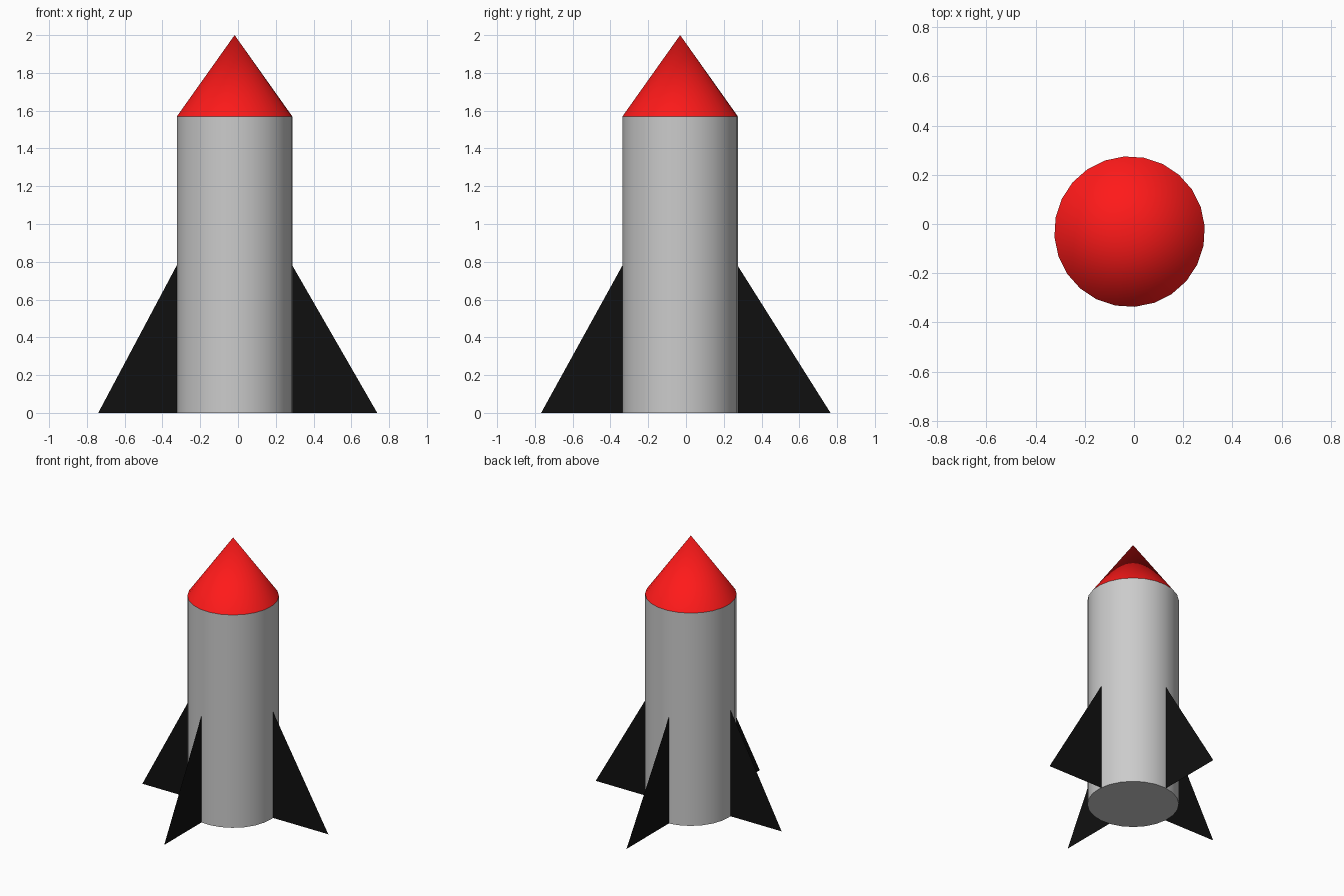
import bpy
from math import radians

if "Cube" in bpy.data.objects:
    bpy.data.objects.remove(bpy.data.objects["Cube"])

CX, CY, R = -0.018, -0.031, 0.306   # hull axis and radius
SHOULDER, TIP = 1.57, 2.0           # top of hull, top of nose


def material(name, rgb):
    m = bpy.data.materials.new(name)
    m.diffuse_color = (*rgb, 1)
    m.use_nodes = True
    m.node_tree.nodes["Principled BSDF"].inputs["Base Color"].default_value = m.diffuse_color
    return m


red = material("red", (1.0, 0.01, 0.01))
black = material("black", (0.005, 0.005, 0.005))


def finish(name, mat=None):
    ob = bpy.context.object
    ob.name = name
    ob.rotation_euler.z = radians(4)
    bpy.ops.object.shade_smooth_by_angle(angle=radians(30))
    if mat:
        ob.data.materials.append(mat)


# Hull
bpy.ops.mesh.primitive_cylinder_add(vertices=24, radius=R, depth=SHOULDER,
                                    location=(CX, CY, SHOULDER / 2))
bpy.ops.object.transform_apply(location=False, rotation=True, scale=True)
finish("hull")

# Nose cone
bpy.ops.mesh.primitive_cone_add(vertices=24, radius1=R, radius2=0, depth=TIP - SHOULDER,
                                end_fill_type='NOTHING',
                                location=(CX, CY, (TIP + SHOULDER) / 2))
finish("nose_cone", red)


# Fins: thin triangular sheets, root (x, y) on the hull and tip (x, y) on the ground
def fin(name, root, tip):
    mesh = bpy.data.meshes.new(name)
    mesh.from_pydata([(*root, 0), (*tip, 0), (*root, 0.785)], [], [(0, 1, 2)])
    mesh.materials.append(black)
    bpy.context.collection.objects.link(bpy.data.objects.new(name, mesh))


fin("right_fin", (0.285, 0.0), (0.737, 0.0))
fin("left_fin", (-0.322, -0.058), (-0.74, -0.058))
fin("back_fin", (-0.05, 0.27), (-0.05, 0.765))
fin("front_fin", (-0.065, -0.334), (-0.065, -0.767))
